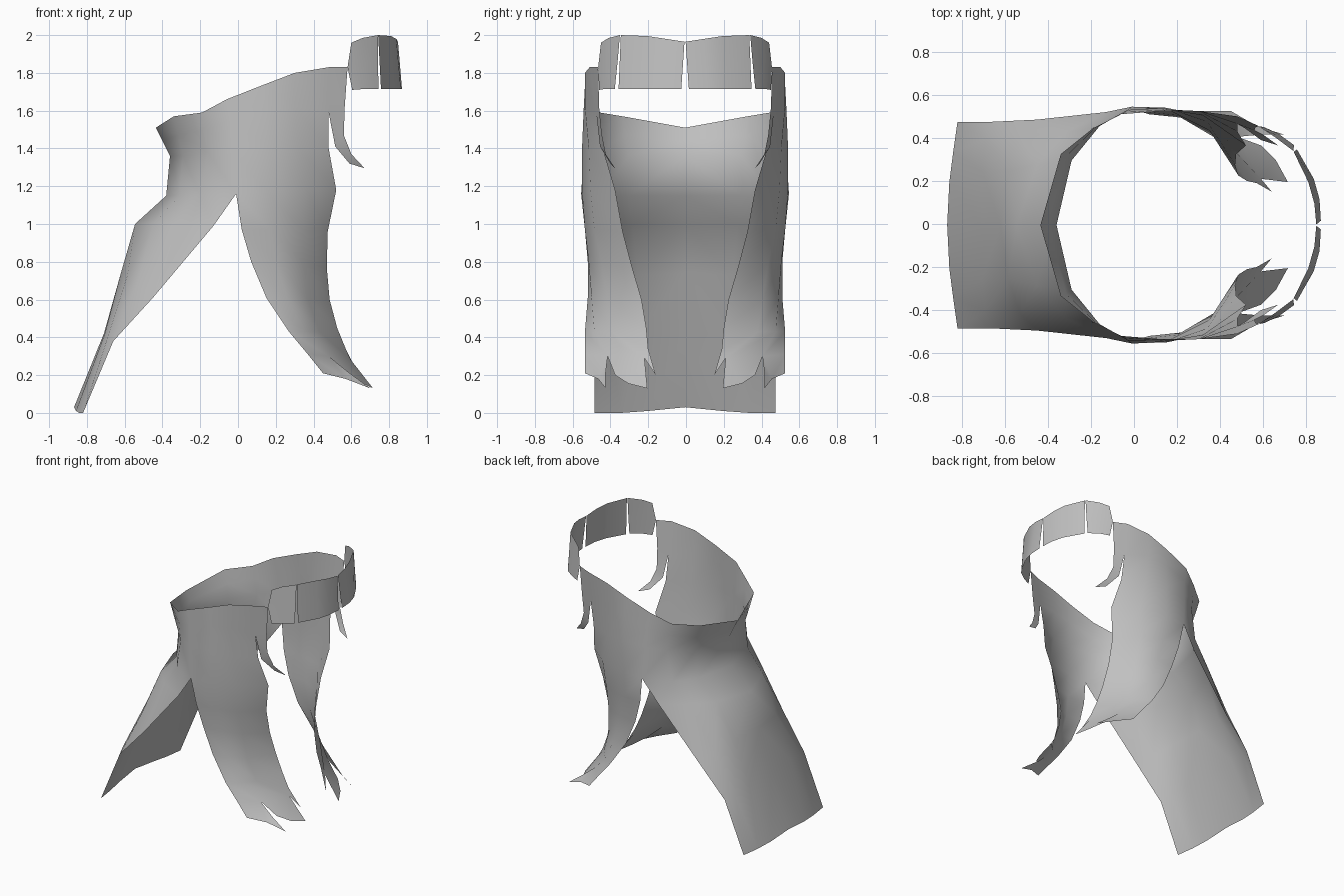
import bpy, math

grey = bpy.data.materials.new("hair grey")
grey.diffuse_color = (0.53, 0.53, 0.53, 1)


def sheet(name, rows, extra=()):
    """Loft rows of points (left half), add extra polygons, mirror across y."""
    verts, faces, index = [], [], {}

    def vid(p):
        if p not in index:
            index[p] = len(verts)
            verts.append(p)
        return index[p]

    for poly in loft(rows) + list(extra):
        faces.append([vid(p) for p in poly])
    me = bpy.data.meshes.new(name)
    me.from_pydata(verts, [], faces)
    me.materials.append(grey)
    ob = bpy.data.objects.new(name, me)
    bpy.context.collection.objects.link(ob)
    ob.location.y = -0.005
    m = ob.modifiers.new("mirror", 'MIRROR')
    m.use_axis = (False, True, False)
    m.use_clip = True
    m.merge_threshold = 0.002
    bpy.context.view_layer.objects.active = ob
    ob.select_set(True)
    bpy.ops.object.shade_smooth_by_angle(angle=math.radians(60))
    ob.select_set(False)
    return ob


def loft(rows):
    """Polygons between successive rows, dropping repeated points."""
    return [list(dict.fromkeys((a[i], a[i + 1], b[i + 1], b[i])))
            for a, b in zip(rows, rows[1:]) for i in range(len(a) - 1)]


# Upper wrap, from the back centre round to the temple
waist = [(-.38, 0, 1.15), (-.31, .30, 1.15), (-.20, .45, 1.15), (-.01, .55, 1.16),
         (.15, .545, 1.17), (.36, .50, 1.18), (.52, .37, 1.18)]
upper = [
    [(-.435, 0, 1.51), (-.34, .33, 1.57), (-.19, .45, 1.59), (-.06, .515, 1.66),
     (.13, .53, 1.735), (.30, .53, 1.80), (.48, .505, 1.83)],
    [(-.40, 0, 1.44), (-.315, .32, 1.47), (-.175, .455, 1.50), (-.04, .525, 1.54),
     (.15, .537, 1.60), (.30, .53, 1.62), (.48, .47, 1.59)],
    [(-.36, 0, 1.36), (-.29, .30, 1.36), (-.16, .46, 1.38), (-.03, .535, 1.40),
     (.15, .545, 1.41), (.32, .51, 1.40), (.48, .435, 1.40)],
    waist]

# Long back fall
back = [
    waist[:4],
    [(-.545, 0, 1.00), (-.45, .28, 1.00), (-.32, .43, 1.00), (-.13, .525, .99)],
    [(-.62, 0, .74), (-.585, .25, .73), (-.53, .41, .69), (-.45, .49, .61)],
    [(-.71, 0, .42), (-.705, .25, .42), (-.69, .40, .40), (-.66, .48, .38)],
    [(-.868, 0, .03), (-.858, .20, .01), (-.84, .34, 0.0), (-.82, .48, 0.0)]]

# Front side fall, ending at the notches between the locks
n0, n1, n2, n3 = (.37, .53, .31), (.48, .41, .30), (.59, .215, .29), (.57, .195, .34)
front = [
    waist[3:],
    [(.02, .53, .97), (.17, .53, .97), (.34, .48, .97), (.475, .33, .96)],
    [(.07, .515, .80), (.20, .51, .80), (.35, .44, .79), (.47, .28, .77)],
    [(.15, .515, .61), (.26, .495, .61), (.37, .41, .60), (.485, .23, .60)],
    [(.27, .53, .43), (.35, .48, .43), (.43, .385, .43), (.525, .205, .45)],
    [n0, n1, n2, n3]]

# Pointed lock ends
locks = [
    [n0, n1, (.57, .46, .18), (.45, .53, .21)],
    [n1, (.585, .42, .215), (.70, .42, .13), (.57, .46, .18)],
    [n1, n2, (.66, .30, .155), (.59, .37, .20)],
    [n2, (.715, .20, .13), (.66, .30, .155)],
    [n2, n3, (.64, .155, .20)]]

# Curled lock in front of the ear
tip = (.67, .37, 1.295)
cheek = [
    [(.48, .505, 1.83), (.58, .46, 1.83)],
    [(.48, .47, 1.59), (.565, .455, 1.62)],
    [(.515, .45, 1.41), (.56, .44, 1.47)],
    [(.59, .395, 1.32), (.60, .42, 1.37)],
    [tip, tip]]

# One connected sheet so the shading flows across the seams
sheet("hair_wrap", upper, loft(back) + loft(front) + locks + loft(cheek))

# Fringe: outer and inner panels separated by narrow slits
sheet("fringe_outer", [
    [(.60, .445, 1.96), (.66, .405, 1.985), (.74, .345, 2.0)],
    [(.58, .46, 1.83), (.66, .42, 1.85), (.742, .358, 1.85)],
    [(.605, .455, 1.71), (.67, .425, 1.715), (.743, .372, 1.715)]])
sheet("fringe_inner", [
    [(.742, .34, 2.0), (.81, .20, 1.995), (.838, .10, 1.98), (.847, .003, 1.965)],
    [(.757, .352, 1.715), (.835, .215, 1.715), (.862, .12, 1.715), (.868, .02, 1.715)]])
